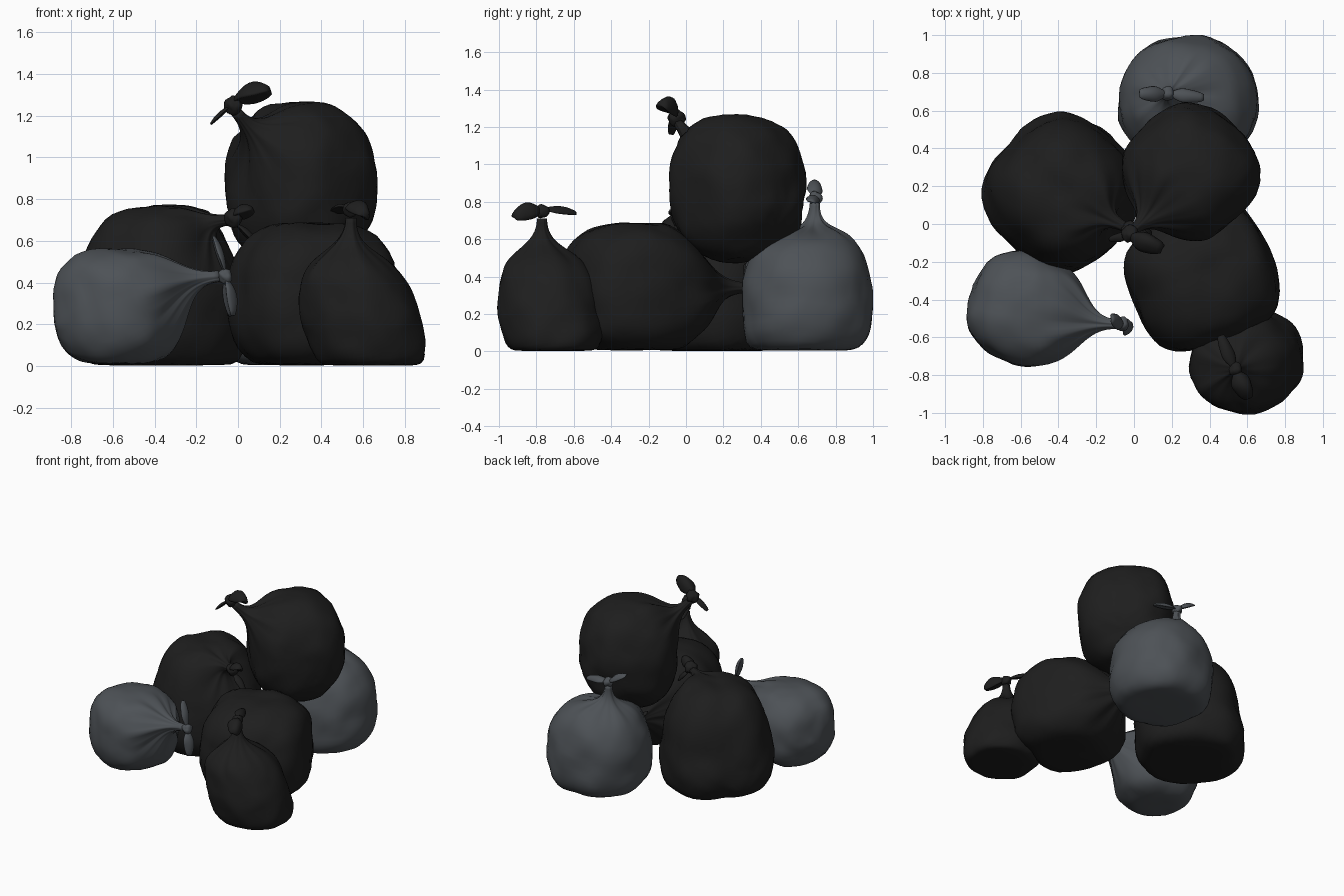
import bpy, bmesh, math
from mathutils import Vector, Matrix, noise

cube = bpy.data.objects.get("Cube")
if cube:
    bpy.data.objects.remove(cube, do_unlink=True)


def make_material(name, color):
    m = bpy.data.materials.new(name)
    m.use_nodes = True
    m.diffuse_color = color
    bsdf = m.node_tree.nodes["Principled BSDF"]
    bsdf.inputs["Base Color"].default_value = color
    bsdf.inputs["Roughness"].default_value = 0.6
    return m


black = make_material("black plastic", (0.013, 0.013, 0.013, 1))
grey = make_material("grey plastic", (0.075, 0.084, 0.094, 1))
SEGMENTS, BODY_RINGS, NECK_RINGS = 56, 24, 18


def finish(bm, name, mat):
    bmesh.ops.recalc_face_normals(bm, faces=bm.faces)
    mesh = bpy.data.meshes.new(name)
    bm.to_mesh(mesh)
    bm.free()
    mesh.materials.append(mat)
    mesh.shade_smooth()
    obj = bpy.data.objects.new(name, mesh)
    bpy.context.collection.objects.link(obj)
    return obj


def skin(bm, rings):
    # Bridge successive rings of points and close both ends
    rows = [[bm.verts.new(p) for p in ring] for ring in rings]
    n = len(rows[0])
    for a, b in zip(rows, rows[1:]):
        for i in range(n):
            j = (i + 1) % n
            bm.faces.new((a[i], a[j], b[j], b[i]))
    bm.faces.new(rows[0])
    bm.faces.new(rows[-1])


def frame(axis):
    # Two directions square to the axis
    side = axis.cross(Vector((0.31, 0.2, 0.93))).normalized()
    return side, axis.cross(side)


def bag_body(name, mat, center, half, yaw, neck, neck_dir, shoulder, plan, upright, taper=0.0, lean=(0, 0)):
    # Rounded sack whose shoulder is gathered in pleats up to the tied neck
    center, neck = Vector(center), Vector(neck)
    neck_dir = Vector(neck_dir).normalized()
    axis = (neck - center).normalized()
    u, v = frame(axis)
    nu = (u - neck_dir * u.dot(neck_dir)).normalized()
    nv = neck_dir.cross(nu)
    turn = Matrix.Rotation(math.radians(yaw), 3, "Z")
    start = math.radians(shoulder)
    reach = (neck - center).length

    def surface(theta, phi):
        d = axis * math.cos(theta) + (u * math.cos(phi) + v * math.sin(phi)) * math.sin(theta)
        x, y, z = (abs(c / h) for c, h in zip(turn.transposed() @ d, half))
        r = ((x**plan + y**plan) ** (upright / plan) + z**upright) ** (-1 / upright)
        r *= 1 + 0.05 * noise.noise(d * 2.2 + center * 7) + 0.012 * noise.noise(d * 6 + center)
        p = d * r
        wide = 1 - taper * p.z / half[2]
        return center + Vector((p.x * wide + lean[0] * p.z, p.y * wide + lean[1] * p.z, p.z))

    rings = []
    for k in range(BODY_RINGS + NECK_RINGS + 1):
        ring = []
        for i in range(SEGMENTS):
            phi = math.tau * i / SEGMENTS
            if k < BODY_RINGS:
                theta = math.pi - 0.04 - (math.pi - 0.04 - start) * k / BODY_RINGS
                p = surface(theta, phi)
            else:
                t = (k - BODY_RINGS) / NECK_RINGS
                p0 = surface(start, phi)
                tangent = (p0 - surface(start + 0.06, phi)).normalized()
                rim = (nu * math.cos(phi) + nv * math.sin(phi)) * 0.026
                p1 = p0 + tangent * reach * 0.3
                p2 = neck + rim - neck_dir * reach * 0.32
                s = 1 - t
                p = p0 * s**3 + p1 * 3 * s * s * t + p2 * 3 * s * t * t + (neck + rim) * t**3
                # Pleats fan out from the neck and fade into the body
                pleat = math.sin(phi * 9 + 2 * math.sin(phi * 2 + center.x * 5))
                pleat += 0.6 * math.sin(phi * 5 + center.y * 9)
                mid = center + axis * (p - center).dot(axis)
                p = p + (p - mid) * 0.085 * pleat * t * (1.1 - 0.6 * t)
            # The sack settles softly onto the ground
            p.z = 0.5 * (p.z + math.hypot(p.z, 0.028))
            ring.append(p)
        rings.append(ring)
    bm = bmesh.new()
    skin(bm, rings)
    finish(bm, name + "_body", mat)


def knot(name, mat, at, size=0.036):
    bm = bmesh.new()
    bmesh.ops.create_icosphere(bm, subdivisions=3, radius=size)
    for vert in bm.verts:
        vert.co *= 1 + 0.25 * noise.noise(vert.co * 40)
        vert.co += Vector(at)
    finish(bm, name + "_knot", mat)


def tail(name, mat, root, tip, width, thick=0.35):
    # Crumpled leaf of loose plastic past the knot
    root, tip = Vector(root), Vector(tip)
    axis = (tip - root).normalized()
    u, v = frame(axis)
    rings = []
    for k in range(11):
        t = k / 10
        w = width * (0.22 + 0.78 * math.sin(math.pi * min(1, t * 0.93 + 0.02)) ** 0.9) * (1 - 0.25 * (1 - t))
        c = root.lerp(tip, t) + Vector((0, 0, 0.12 * width * math.sin(t * math.pi)))
        rings.append([c + u * w * math.cos(a) * (1 + 0.12 * math.sin(7 * t))
                      + v * w * thick * (math.sin(a) + 0.5 * math.cos(2 * a))
                      for a in (math.tau * i / 14 for i in range(14))])
    bm = bmesh.new()
    skin(bm, rings)
    finish(bm, name + "_tail", mat)


# Grey bag lying at the front right
bag_body("front_right_bag", grey, (-0.575, -0.45, 0.275), (0.295, 0.295, 0.285), -22,
         (-0.09, -0.53, 0.43), (1, -0.05, 0.1), 52, 2.5, 2.8)
knot("front_right_bag", grey, (-0.06, -0.53, 0.43))
tail("front_right_bag_upper", grey, (-0.06, -0.53, 0.44), (-0.12, -0.5, 0.62), 0.05)
tail("front_right_bag_lower", grey, (-0.06, -0.53, 0.42), (-0.03, -0.55, 0.24), 0.06, 0.5)

# Large black bag leaning at the right
bag_body("right_bag", black, (-0.375, 0.165, 0.35), (0.375, 0.375, 0.42), 45,
         (-0.04, -0.02, 0.7), (0.8, -0.4, 0.05), 40, 2.6, 3, 0.16)
knot("right_bag", black, (-0.02, -0.03, 0.71), 0.045)
tail("right_bag_upper", black, (-0.03, -0.03, 0.71), (0.07, -0.07, 0.75), 0.05, 0.6)
tail("right_bag_lower", black, (-0.01, -0.03, 0.68), (0.09, -0.05, 0.58), 0.045)

# Black bag in the middle, tied towards the back
bag_body("middle_bag", black, (0.365, -0.285, 0.33), (0.385, 0.36, 0.36), 22,
         (0.22, 0.34, 0.34), (-0.2, 1, 0), 48, 2.9, 2.9, 0.04)
knot("middle_bag", black, (0.22, 0.36, 0.34))
tail("middle_bag_upper", black, (0.21, 0.36, 0.35), (0.1, 0.33, 0.47), 0.045)
tail("middle_bag_lower", black, (0.22, 0.36, 0.33), (0.2, 0.33, 0.17), 0.045)

# Grey bag standing at the back
bag_body("back_bag", grey, (0.285, 0.645, 0.29), (0.365, 0.35, 0.34), 0,
         (0.18, 0.69, 0.8), (-0.05, 0.05, 1), 44, 2.1, 3, 0.07)
knot("back_bag", grey, (0.18, 0.69, 0.82))
tail("back_bag_left", grey, (0.19, 0.69, 0.82), (0.37, 0.67, 0.8), 0.045)
tail("back_bag_right", grey, (0.17, 0.69, 0.83), (0.03, 0.69, 0.91), 0.05)

# Small black bag standing at the front left
bag_body("front_left_bag", black, (0.59, -0.725, 0.23), (0.285, 0.275, 0.31), 0,
         (0.54, -0.77, 0.71), (0, 0, 1), 53, 2.1, 2.8, 0.05, (-0.22, -0.08))
knot("front_left_bag", black, (0.54, -0.77, 0.75))
tail("front_left_bag_front", black, (0.54, -0.78, 0.76), (0.61, -0.92, 0.72), 0.065, 0.6)
tail("front_left_bag_back", black, (0.53, -0.76, 0.76), (0.46, -0.59, 0.74), 0.045)

# Black bag resting on top of the pile
bag_body("top_bag", black, (0.3, 0.275, 0.87), (0.335, 0.345, 0.395), 45,
         (-0.01, -0.04, 1.22), (-0.6, -0.5, 0.75), 44, 2.5, 2.4)
knot("top_bag", black, (-0.02, -0.05, 1.25), 0.045)
tail("top_bag_upper", black, (-0.02, -0.06, 1.27), (0.15, -0.13, 1.32), 0.065, 0.7)
tail("top_bag_lower", black, (-0.03, -0.06, 1.25), (-0.13, -0.08, 1.16), 0.03)
